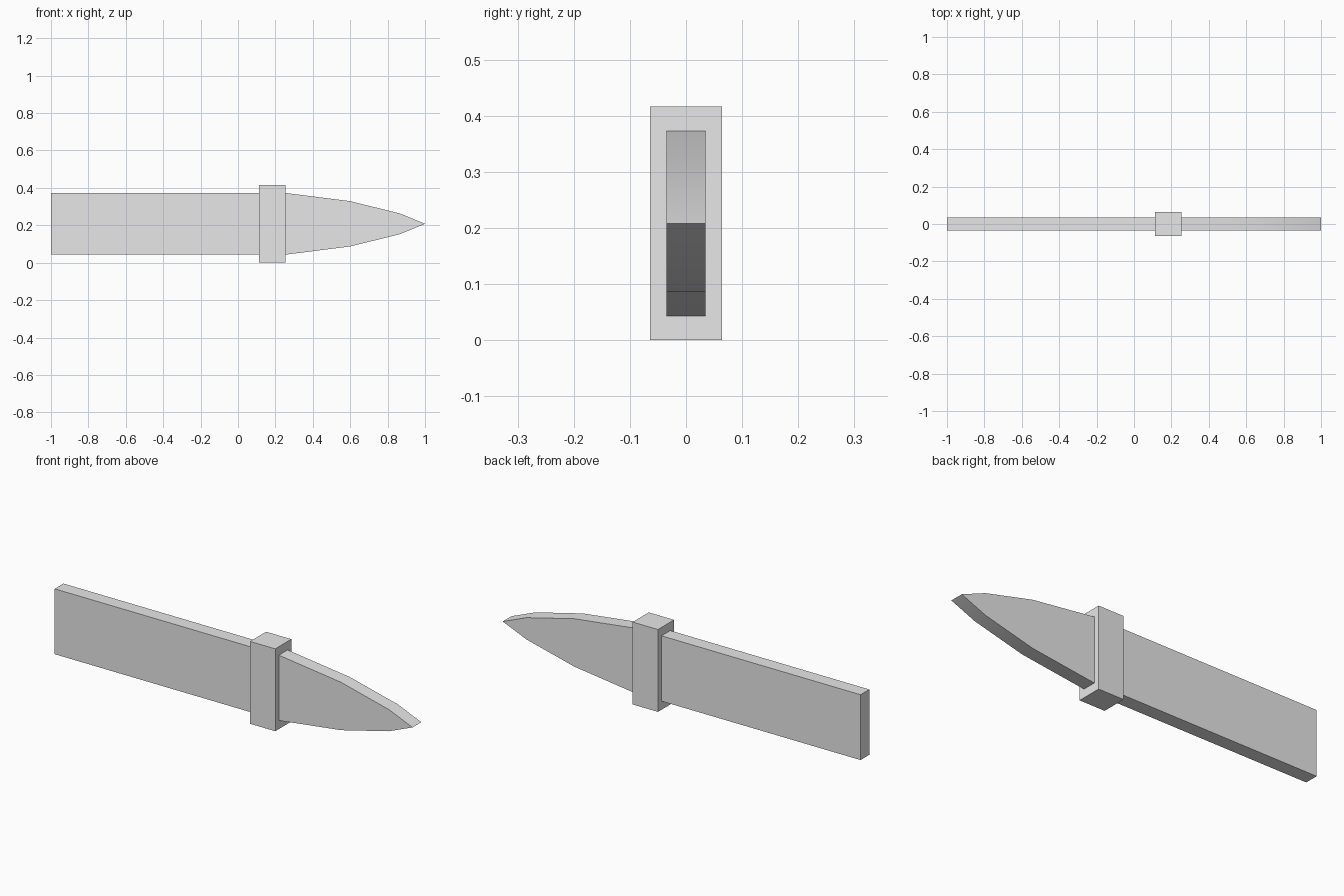
import bpy
import bmesh
import math

cube = bpy.data.objects.get("Cube")
if cube:
    bpy.data.objects.remove(cube, do_unlink=True)

MID_Z = 0.208          # height of the long axis
HALF_THICK = 0.035     # half thickness of handle and blade
HALF_HEIGHT = 0.165    # half height of handle and blade
GUARD_START, GUARD_END = 0.112, 0.253

grey = bpy.data.materials.new("light_grey")
grey.use_nodes = True
grey.diffuse_color = (0.8, 0.8, 0.8, 1)
grey.node_tree.nodes["Principled BSDF"].inputs["Base Color"].default_value = (0.8, 0.8, 0.8, 1)


def extruded_part(name, outline, half_thick):
    """Extrude a closed (x, z) outline evenly about y = 0."""
    bm = bmesh.new()
    face = bm.faces.new([bm.verts.new((x, -half_thick, MID_Z + z)) for x, z in outline])
    result = bmesh.ops.extrude_face_region(bm, geom=[face], use_keep_orig=True)
    moved = [g for g in result["geom"] if isinstance(g, bmesh.types.BMVert)]
    bmesh.ops.translate(bm, verts=moved, vec=(0, 2 * half_thick, 0))
    bmesh.ops.recalc_face_normals(bm, faces=bm.faces)
    mesh = bpy.data.meshes.new(name)
    bm.to_mesh(mesh)
    bm.free()
    mesh.materials.append(grey)
    obj = bpy.data.objects.new(name, mesh)
    bpy.context.collection.objects.link(obj)
    return obj


def rectangle(x0, x1, half):
    return [(x0, -half), (x1, -half), (x1, half), (x0, half)]


# Flat handle and wider crossguard
extruded_part("handle", rectangle(-1, GUARD_START, HALF_HEIGHT), HALF_THICK)
extruded_part("guard", rectangle(GUARD_START, GUARD_END, MID_Z), 0.064)

# Symmetrical blade tapering to a point
upper = [(GUARD_END, HALF_HEIGHT), (0.6, 0.121), (0.867, 0.055)]
lower = [(x, -z) for x, z in upper]
blade = extruded_part("blade", lower + [(1, 0)] + upper[::-1], HALF_THICK)

# Smooth the curved edges while keeping the rims and tip sharp
bpy.ops.object.select_all(action="DESELECT")
blade.select_set(True)
bpy.context.view_layer.objects.active = blade
bpy.ops.object.shade_smooth_by_angle(angle=math.radians(30))
